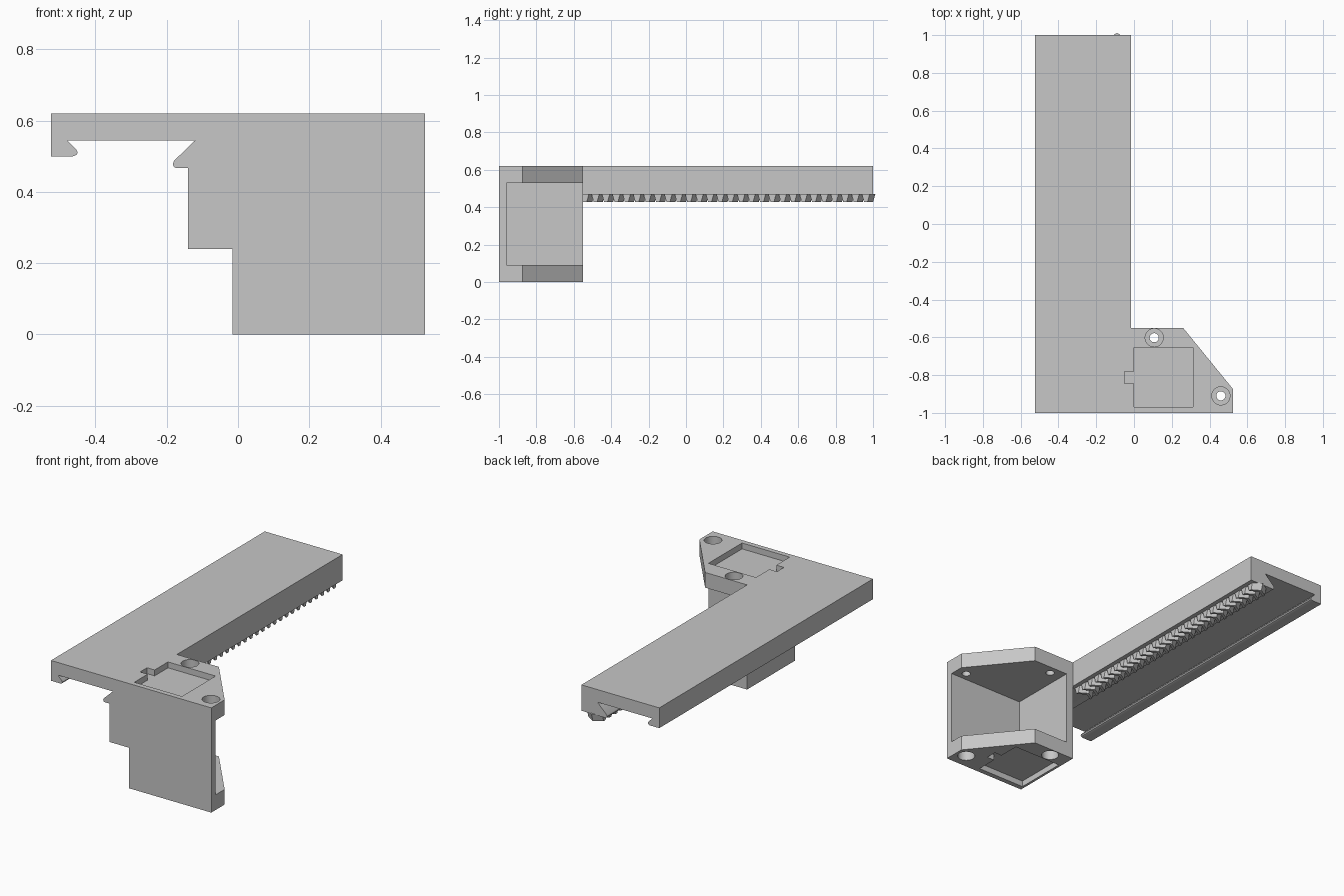
import bpy, bmesh
from mathutils import Vector

cube = bpy.data.objects.get("Cube")
if cube:
    bpy.data.objects.remove(cube, do_unlink=True)

grey = bpy.data.materials.new("plain_grey")
grey.use_nodes = True
grey.diffuse_color = (0.57, 0.57, 0.57, 1)
grey.node_tree.nodes["Principled BSDF"].inputs["Base Color"].default_value = grey.diffuse_color


def finish(name, bm):
    bmesh.ops.recalc_face_normals(bm, faces=bm.faces)
    mesh = bpy.data.meshes.new(name)
    bm.to_mesh(mesh)
    bm.free()
    mesh.materials.append(grey)
    obj = bpy.data.objects.new(name, mesh)
    bpy.context.collection.objects.link(obj)
    return obj


def prism(name, points, direction):
    """Extrude a flat outline along a direction."""
    bm = bmesh.new()
    face = bm.faces.new([bm.verts.new(p) for p in points])
    result = bmesh.ops.extrude_face_region(bm, geom=[face])
    moved = [g for g in result["geom"] if isinstance(g, bmesh.types.BMVert)]
    bmesh.ops.translate(bm, verts=moved, vec=Vector(direction))
    return finish(name, bm)


def slab(name, outline, z0, z1):
    return prism(name, [(x, y, z0) for x, y in outline], (0, 0, z1 - z0))


def box(name, x0, x1, y0, y1, z0, z1):
    return slab(name, [(x0, y0), (x1, y0), (x1, y1), (x0, y1)], z0, z1)


def cylinder(name, x, y, radius, z0, z1):
    bm = bmesh.new()
    bmesh.ops.create_cone(bm, cap_ends=True, segments=40, radius1=radius,
                          radius2=radius, depth=z1 - z0)
    bmesh.ops.translate(bm, verts=bm.verts, vec=(x, y, (z0 + z1) / 2))
    return finish(name, bm)


def combine(target, other, operation):
    mod = target.modifiers.new(operation, "BOOLEAN")
    mod.operation = operation
    mod.solver = "EXACT"
    mod.object = other
    bpy.context.view_layer.objects.active = target
    bpy.ops.object.modifier_apply(modifier=mod.name)
    bpy.data.objects.remove(other, do_unlink=True)


TOP = 0.62
EDGE = -0.015      # inner edge shared by rail and housing
PLATE = 0.09       # housing plate thickness
BACK = -0.55       # rear of the housing

# Dovetail rail, extruded along its length
profile = [(-0.525, TOP), (-0.525, 0.5), (-0.463, 0.5), (-0.453, 0.504),
           (-0.45, 0.511), (-0.454, 0.519), (-0.48, 0.545), (-0.12, 0.545),
           (-0.18, 0.487), (-0.183, 0.478), (-0.18, 0.47), (-0.173, 0.467),
           (EDGE, 0.467), (EDGE, TOP)]
body = prism("rail_and_motor_housing", [(x, -1, z) for x, z in profile], (0, 2, 0))

# Housing: two matching plates, two thin walls and the stop beside the rail
outline = [(EDGE, -1), (0.525, -1), (0.525, -0.875), (0.26, BACK), (EDGE, BACK)]
top_outline = [(x if x > 0 else -0.1, y) for x, y in outline]
for part in (
    slab("top_plate", top_outline, TOP - PLATE, TOP),
    slab("bottom_plate", outline, 0, PLATE),
    box("front_wall", EDGE, 0.525, -1, -0.96, 0.05, 0.57),
    box("side_wall", EDGE, 0.03, -1, BACK, 0.05, 0.57),
    box("rail_stop", -0.14, 0.01, -1, -0.72, 0.24, 0.5),
):
    combine(body, part, "UNION")

# Shallow pockets, each with a side notch, on the top and the bottom
DEPTH = 0.035
for z0, z1, notch in ((TOP - DEPTH, TOP + 0.05, -0.05), (-0.05, DEPTH, 0.3)):
    combine(body, box("pocket_cutter", 0, 0.312, -0.97, -0.655, z0, z1), "DIFFERENCE")
    combine(body, box("notch_cutter", notch, notch + 0.06, -0.845, -0.78, z0, z1),
            "DIFFERENCE")

# Counterbored screw holes through both plates
for x, y in ((0.107, -0.602), (0.46, -0.91)):
    combine(body, cylinder("hole_cutter", x, y, 0.024, -0.1, 0.7), "DIFFERENCE")
    for z0, z1 in ((0.56, 0.7), (-0.1, 0.06)):
        combine(body, cylinder("bore_cutter", x, y, 0.048, z0, z1), "DIFFERENCE")

# Herringbone rack teeth under the rail
bm = bmesh.new()
COUNT, PITCH, SHIFT = 28, 0.0556, 0.03
section = [(-0.021, 0.47), (0.021, 0.47), (0.009, 0.427), (-0.009, 0.427)]
for i in range(COUNT):
    y = BACK + 0.01 + i * PITCH
    rings = [[bm.verts.new((x, y + dy + s, z)) for dy, z in section]
             for x, s in ((-0.14, 0), (-0.09, SHIFT), (-0.04, 0))]
    for a, b in zip(rings, rings[1:]):
        for k in range(4):
            n = (k + 1) % 4
            bm.faces.new((a[k], a[n], b[n], b[k]))
    bm.faces.new(rings[0])
    bm.faces.new(rings[-1])
finish("rack_teeth", bm)

# Keep bores round and every edge sharp
bpy.ops.object.select_all(action="DESELECT")
body.select_set(True)
bpy.context.view_layer.objects.active = body
bpy.ops.object.shade_smooth_by_angle()
